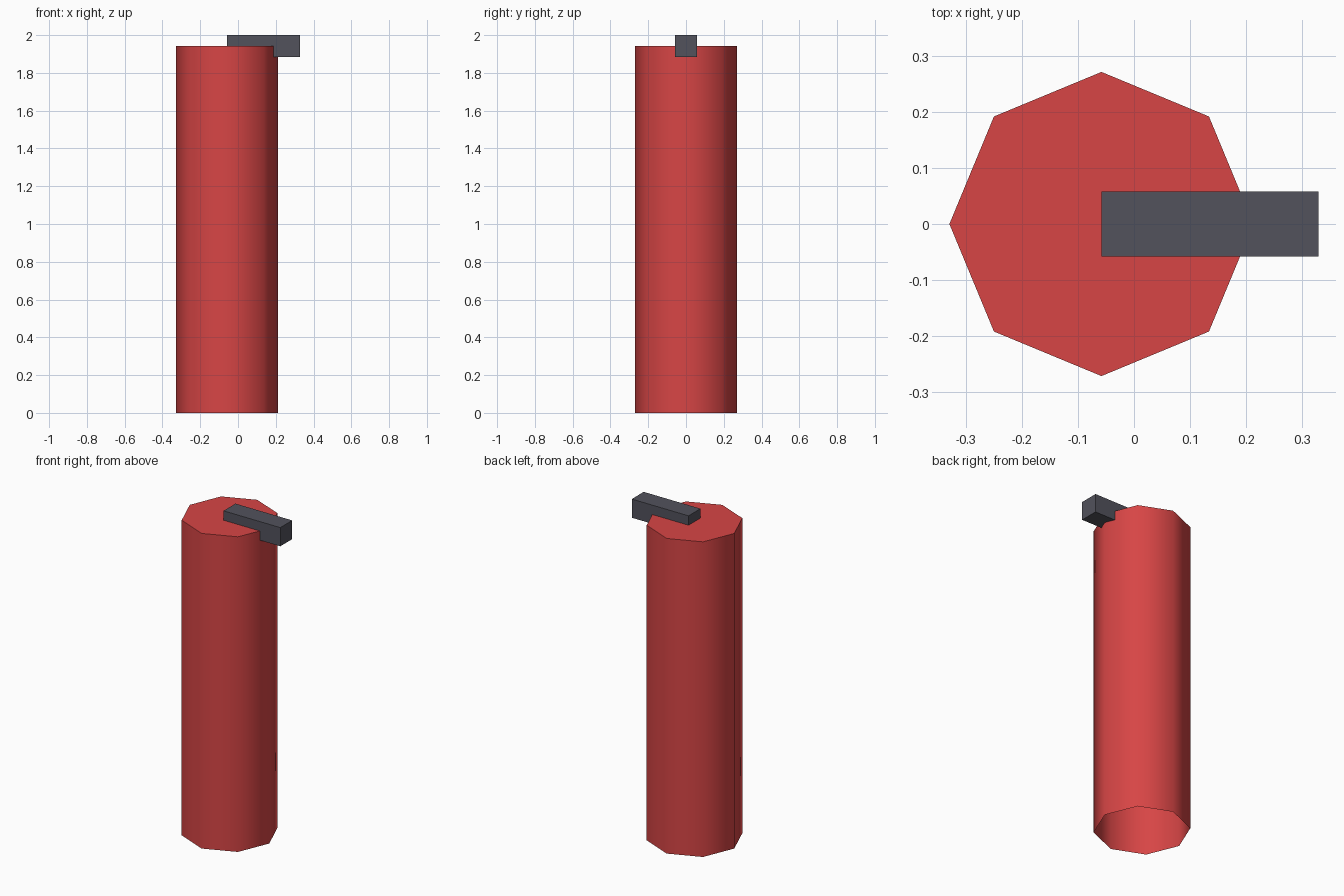
import bpy, bmesh
from math import radians

cube = bpy.data.objects.get("Cube")
if cube:
    bpy.data.objects.remove(cube, do_unlink=True)


def make_material(name, rgb):
    mat = bpy.data.materials.new(name)
    mat.use_nodes = True
    colour = (*rgb, 1)
    mat.diffuse_color = colour
    mat.node_tree.nodes["Principled BSDF"].inputs["Base Color"].default_value = colour
    return mat


red = make_material("red", (0.68, 0.06, 0.06))
dark_grey = make_material("dark grey", (0.085, 0.085, 0.107))

AXIS_X = -0.058
RADIUS = 0.271
BODY_HEIGHT = 1.942

# Eight-sided body, closed on top and open underneath
bpy.ops.mesh.primitive_cylinder_add(
    vertices=8, radius=RADIUS, depth=BODY_HEIGHT,
    location=(AXIS_X, 0, BODY_HEIGHT / 2))
body = bpy.context.object
body.name = "body"
body.data.materials.append(red)
bm = bmesh.new()
bm.from_mesh(body.data)
bottom = [f for f in bm.faces if f.normal.z < -0.9]
bmesh.ops.delete(bm, geom=bottom, context="FACES_ONLY")
bm.to_mesh(body.data)
bm.free()
bpy.ops.object.shade_smooth_by_angle(angle=radians(60))

# Lever bar, half sunk into the top and overhanging one side
x_end, width, height = 0.329, 0.116, 0.115
bpy.ops.mesh.primitive_cube_add(
    size=1, location=((AXIS_X + x_end) / 2, 0, 2 - height / 2))
lever = bpy.context.object
lever.name = "lever"
lever.scale = (x_end - AXIS_X, width, height)
bpy.ops.object.transform_apply(location=False, rotation=False, scale=True)
lever.data.materials.append(dark_grey)
